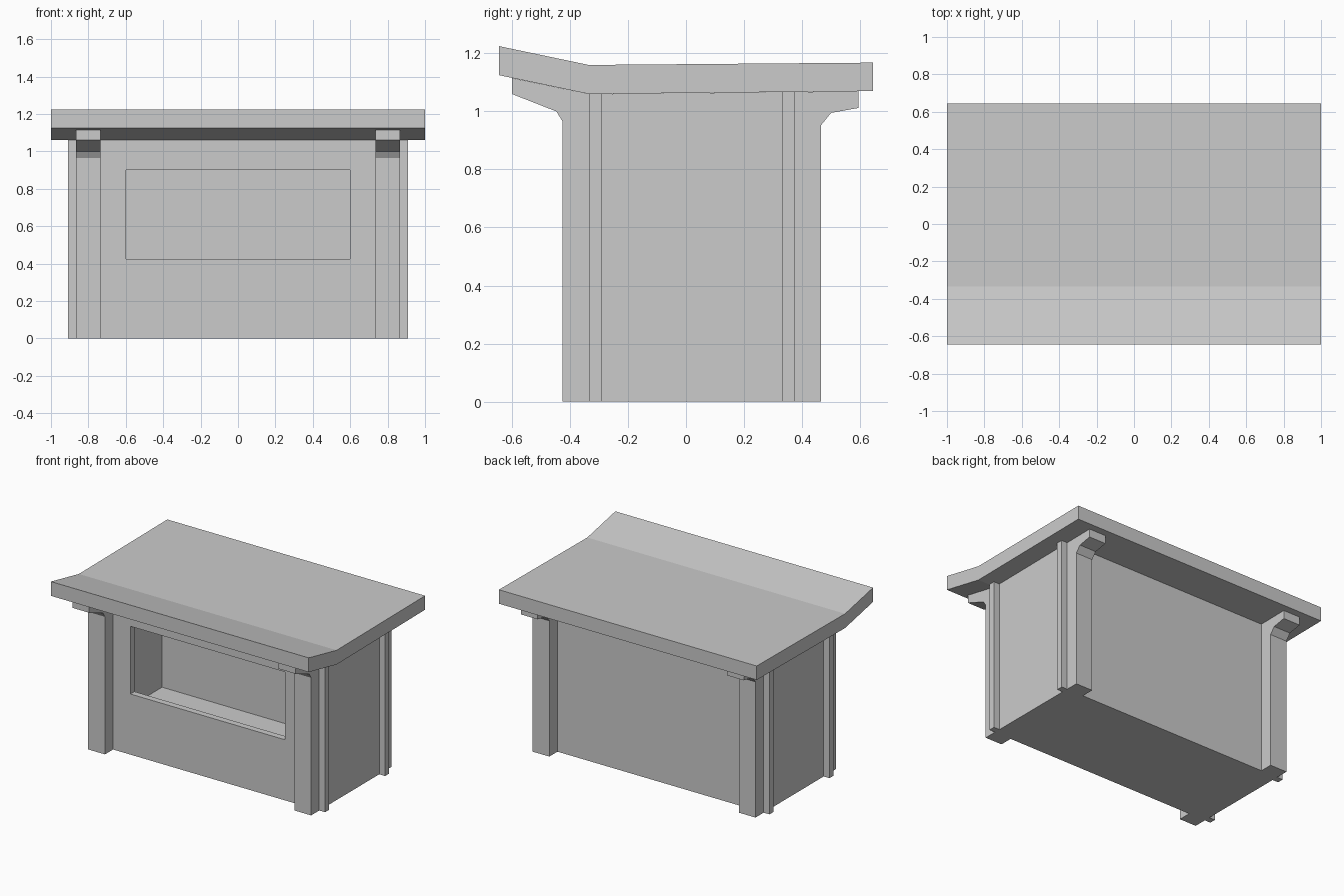
import bpy, bmesh

if "Cube" in bpy.data.objects:
    bpy.data.objects.remove(bpy.data.objects["Cube"])

def prism(name, profile, x0, x1):
    """Extrude a closed (y, z) profile along x from x0 to x1."""
    bm = bmesh.new()
    face = bm.faces.new([bm.verts.new((x0, y, z)) for y, z in profile])
    ext = bmesh.ops.extrude_face_region(bm, geom=[face])
    verts = [v for v in ext["geom"] if isinstance(v, bmesh.types.BMVert)]
    bmesh.ops.translate(bm, vec=(x1 - x0, 0, 0), verts=verts)
    bmesh.ops.recalc_face_normals(bm, faces=bm.faces)
    mesh = bpy.data.meshes.new(name)
    bm.to_mesh(mesh)
    bm.free()
    obj = bpy.data.objects.new(name, mesh)
    bpy.context.collection.objects.link(obj)
    return obj

def box(name, x, y, z):
    return prism(name, [(y[0], z[0]), (y[1], z[0]), (y[1], z[1]), (y[0], z[1])], *x)

def cut(obj, cutter):
    """Subtract the cutter for good and remove it."""
    cutter.hide_render = True
    mod = obj.modifiers.new("cut", 'BOOLEAN')
    mod.operation = 'DIFFERENCE'
    mod.solver = 'EXACT'
    mod.object = cutter
    bpy.context.view_layer.objects.active = obj
    bpy.ops.object.modifier_apply(modifier=mod.name)
    bpy.data.objects.remove(cutter)

FRONT, BACK, SIDE, WALL = -0.335, 0.375, 0.865, 0.045

# Upswept roof slab
prism("roof", [(-0.645, 1.125), (-0.335, 1.06), (0.645, 1.07),
               (0.645, 1.168), (-0.335, 1.16), (-0.645, 1.225)], -1, 1)

# Hollow booth with a raised floor and a serving window
walls = prism("booth_walls", [(FRONT, 0), (BACK, 0), (BACK, 1.067), (FRONT, 1.06)],
              -SIDE, SIDE)
cut(walls, box("room_cutter", (-SIDE + WALL, SIDE - WALL),
               (FRONT + WALL, BACK - WALL), (0.16, 1.3)))
cut(walls, box("window_cutter", (-0.6, 0.6), (FRONT - 0.1, FRONT + WALL + 0.1),
               (0.425, 0.90)))

# Posts whose tops flare into roof brackets
front_profile = [(FRONT, 0), (-0.425, 0), (-0.425, 0.965), (-0.447, 1.0),
                 (-0.6, 1.06), (-0.6, 1.115), (FRONT, 1.06)]
back_profile = [(BACK, 0), (0.465, 0), (0.465, 0.952), (0.5, 0.995),
                (0.595, 1.012), (0.595, 1.0695), (BACK, 1.067)]
for side, s in (("left", -1), ("right", 1)):
    xs = sorted((s * 0.735, s * SIDE))
    prism(f"front_post_{side}", front_profile, *xs)
    prism(f"back_post_{side}", back_profile, *xs)
    # Narrow trim strips on the side walls
    xs = sorted((s * SIDE, s * 0.91))
    box(f"front_trim_{side}", xs, (FRONT, FRONT + WALL), (0, 1.06))
    box(f"back_trim_{side}", xs, (BACK - WALL, BACK), (0, 1.067))
